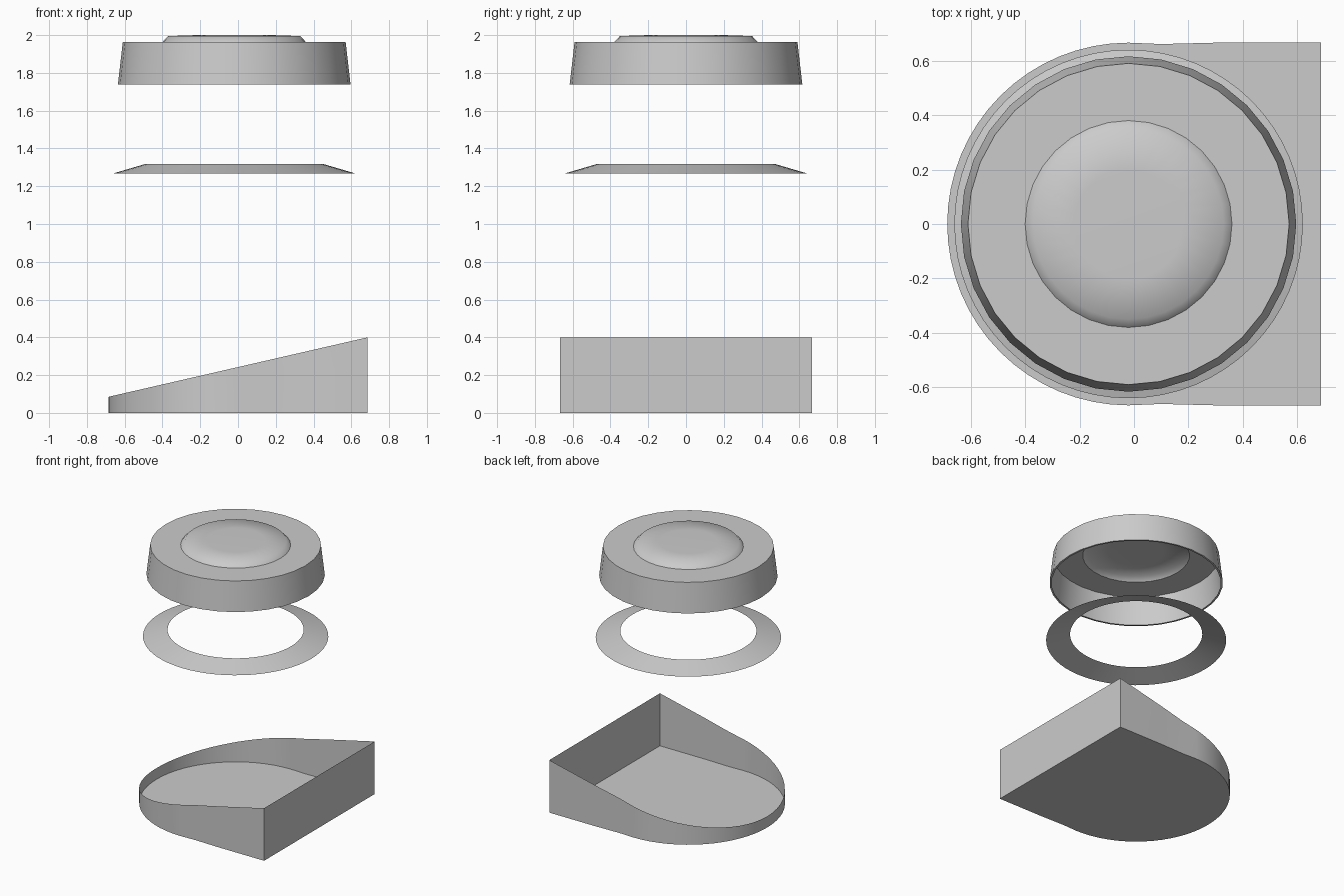
import bpy, bmesh
from math import sin, cos, pi, radians

if "Cube" in bpy.data.objects:
    bpy.data.objects.remove(bpy.data.objects["Cube"])

CX = -0.02  # shared axis of the round parts


def finish(name, bm, angle=35):
    me = bpy.data.meshes.new(name)
    bm.to_mesh(me)
    bm.free()
    ob = bpy.data.objects.new(name, me)
    bpy.context.collection.objects.link(ob)
    bpy.ops.object.select_all(action='DESELECT')
    ob.select_set(True)
    bpy.context.view_layer.objects.active = ob
    bpy.ops.object.shade_smooth_by_angle(angle=radians(angle))
    return ob


def lathe(name, profile, sides, closed_top=False, angle=35):
    """Spin (radius, z) points, listed from bottom to top, around the axis."""
    bm = bmesh.new()
    rings = [[bm.verts.new((CX + r * cos(2 * pi * i / sides),
                            r * sin(2 * pi * i / sides), z))
              for i in range(sides)] for r, z in profile]
    for a, b in zip(rings, rings[1:]):
        for i in range(sides):
            j = (i + 1) % sides
            bm.faces.new((a[i], a[j], b[j], b[i]))
    if closed_top:
        bm.faces.new(rings[-1])
    return finish(name, bm, angle)


# open tray: half round on the left, square on the right, sloping rim
R, X1 = 0.666, 0.686
arc = [(CX + R * cos(pi / 2 + pi * i / 32), R * sin(pi / 2 + pi * i / 32))
       for i in range(33)]
outline = arc + [(0.10, -0.661), (0.30, -R), (X1, -R),
                 (X1, R), (0.30, R), (0.10, 0.661)]
bm = bmesh.new()
low = [bm.verts.new((x, y, 0)) for x, y in outline]
high = [bm.verts.new((x, y, 0.085 + 0.315 * (x + 0.686) / 1.372))
        for x, y in outline]
n = len(outline)
for i in range(n):
    j = (i + 1) % n
    bm.faces.new((low[i], low[j], high[j], high[i]))
bm.faces.new(low[::-1])
finish("tray_base", bm)

# thin conical ring
lathe("middle_ring", [(0.64, 1.268), (0.47, 1.318)], 64)

# hollow cap with an inward lip and raised centre
lathe("cap", [(0.602, 1.738), (0.616, 1.738), (0.59, 1.963), (0.38, 1.963)],
      32)
lathe("cap_centre", [(0.38, 1.963), (0.35, 1.995), (0.20, 2.0)], 32, True, 60)
